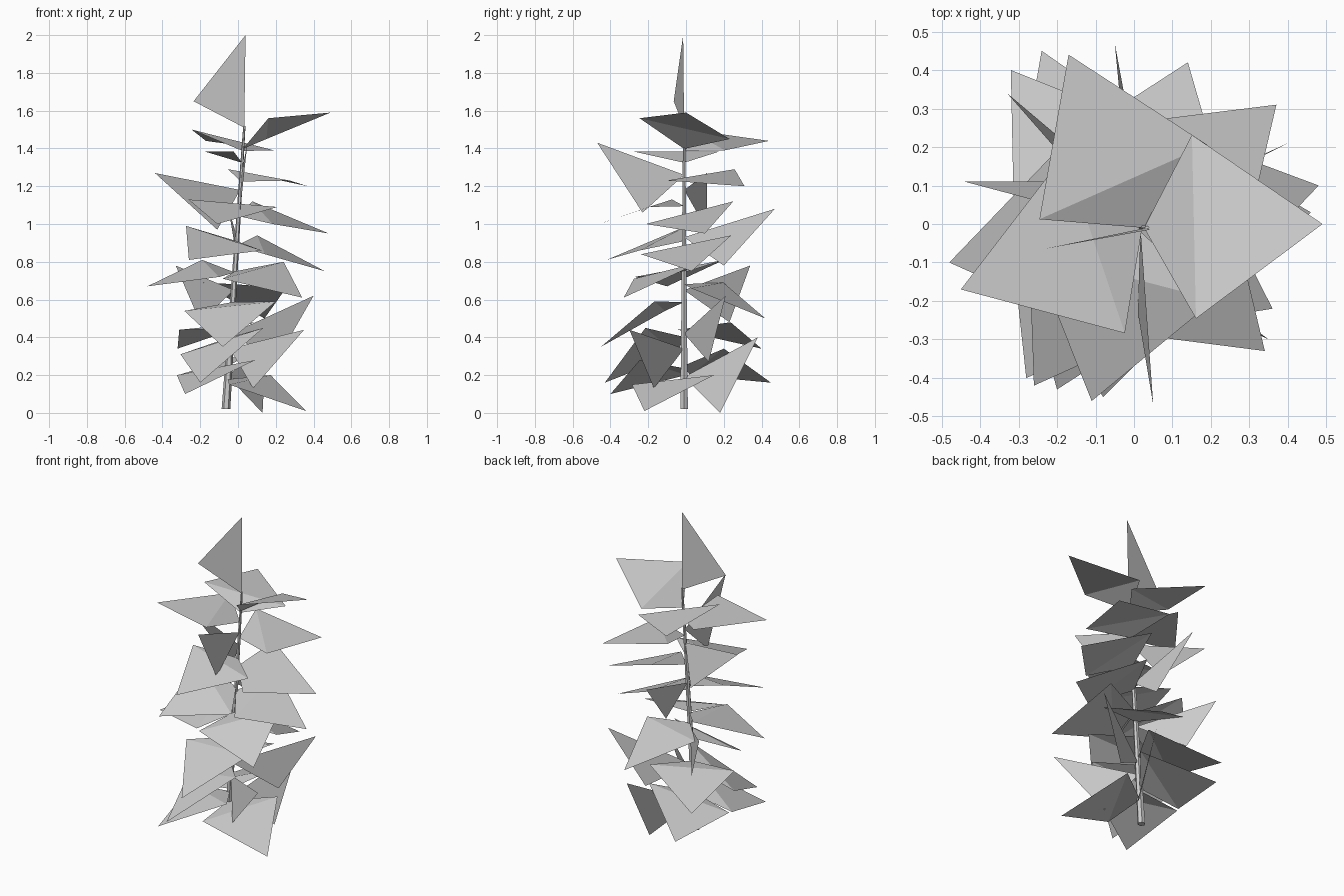
import bpy
import math
from mathutils import Vector

cube = bpy.data.objects.get("Cube")
if cube:
    bpy.data.objects.remove(cube, do_unlink=True)

grey = bpy.data.materials.new("plain grey")
grey.use_nodes = True
colour = (0.6, 0.6, 0.6, 1)
grey.diffuse_color = colour
grey.node_tree.nodes["Principled BSDF"].inputs["Base Color"].default_value = colour


def add_mesh(name, verts, faces):
    mesh = bpy.data.meshes.new(name)
    mesh.from_pydata([tuple(v) for v in verts], [], faces)
    mesh.materials.append(grey)
    obj = bpy.data.objects.new(name, mesh)
    bpy.context.collection.objects.link(obj)
    return obj


def stem_point(z):
    """Centre of the gently leaning stem at a height."""
    return Vector((-0.065 + 0.065 * z, -0.01, z))


def open_leaf(name, x, y, z, left_z, right_z):
    """Kite folded across its shoulders, reaching from the stem to a tip."""
    tip = Vector((x, y, z))
    middle_z = (left_z + right_z) / 2
    axis = tip - stem_point(middle_z)
    axis.z = 0
    reach = axis.length
    axis.normalize()
    side = Vector((-axis.y, axis.x, 0))
    shoulder = 0.13
    slope = math.atan2(z - middle_z, reach - shoulder) + math.radians(25)
    base = stem_point(middle_z - shoulder * math.tan(slope))
    half = math.sqrt(0.245 ** 2 - ((left_z - right_z) / 2) ** 2)
    left = base + axis * shoulder + side * half
    right = base + axis * shoulder - side * half
    left.z, right.z = left_z, right_z
    add_mesh(name, [base, right, tip, left], [(0, 1, 3), (1, 2, 3)])


def upright_leaf(name, base_z, tip, shoulder):
    """Closed leaf standing on edge, seen as a single half kite."""
    add_mesh(name, [stem_point(base_z), shoulder, tip], [(0, 1, 2)])


# Stem: tapering six-sided rod
sides = 6
verts, faces = [], []
rings = [(0.02, 0.023), (0.7, 0.015), (1.2, 0.01), (1.52, 0.006)]
for z, radius in rings:
    for i in range(sides):
        a = math.tau * i / sides
        verts.append(stem_point(z) + Vector((math.cos(a), math.sin(a), 0)) * radius)
for r in range(len(rings) - 1):
    for i in range(sides):
        j = (i + 1) % sides
        faces.append((r * sides + i, r * sides + j, (r + 1) * sides + j, (r + 1) * sides + i))
faces.append(tuple(reversed(range(sides))))
faces.append(tuple(range(len(verts) - sides, len(verts))))
add_mesh("stem", verts, faces)

# Open leaves from top to bottom: tip position, left and right shoulder heights
open_leaves = [
    (.49, 0, 1.59, 1.45, 1.56),
    (-.17, .44, 1.44, 1.5, 1.39),
    (-.45, -.17, 1.385, 1.385, 1.385),
    (.37, .31, 1.2, 1.29, 1.23),
    (-.11, -.46, 1, 1.09, 1.13),
    (.48, .1, .95, 1.12, 1),
    (-.26, -.42, .81, .86, .99),
    (.46, .03, .75, .94, .84),
    (-.48, -.1, .67, .72, .81),
    (.14, .42, .5, .69, .66),
    (.34, -.33, .61, .8, .71),
    (-.08, -.45, .35, .59, .54),
    (-.32, .4, .34, .44, .48),
    (-.2, -.43, .16, .45, .31),
    (-.24, .45, .16, .2, .34),
    (-.28, -.4, .1, .28, .2),
    (.36, -.22, .01, .2, .15),
]
for n, row in enumerate(open_leaves, 1):
    open_leaf(f"open_leaf_{n}", *row)

# Upright leaves: base height, tip, shoulder
upright_leaves = [
    (1.51, (.04, -.015, 2), (-.235, -.065, 1.65)),
    (1.26, (.05, -.47, 1.43), (.01, -.23, 1.06)),
    (1.18, (-.44, .11, 1.27), (-.11, .11, .97)),
    (.93, (-.05, .47, 1.08), (0, .2, .78)),
    (.65, (-.33, .34, .78), (-.2, .23, .48)),
    (.42, (.4, .21, .62), (.2, .12, .27)),
    (.34, (.35, -.3, .44), (.08, -.17, .13)),
    (.19, (.15, .38, .4), (.13, .18, 0)),
]
for n, row in enumerate(upright_leaves, 1):
    upright_leaf(f"upright_leaf_{n}", *row)
